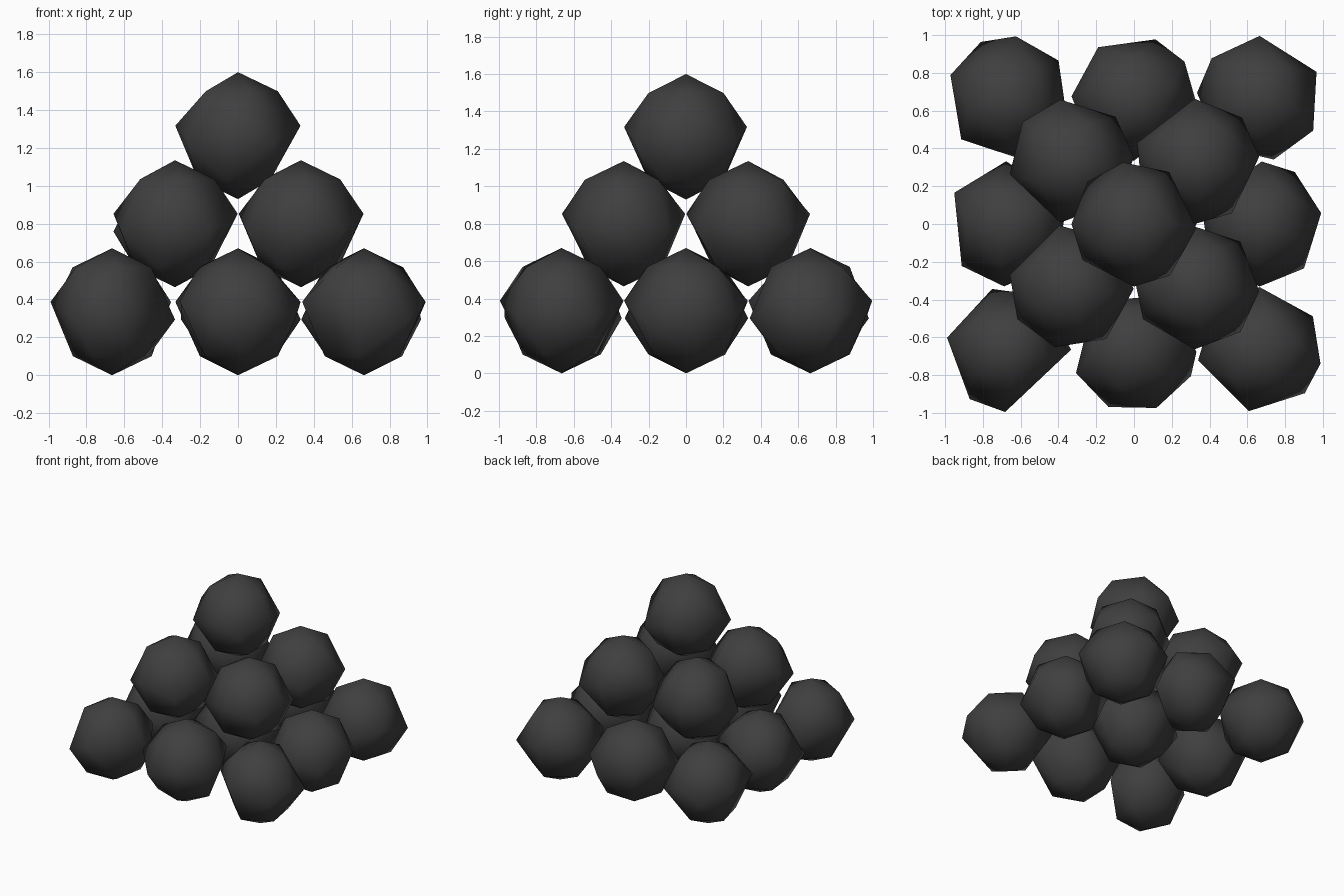
import bpy
import bmesh
from math import radians, sin, cos
from mathutils import Vector

default_cube = bpy.data.objects.get("Cube")
if default_cube:
    bpy.data.objects.remove(default_cube, do_unlink=True)

RADIUS = 0.335
SHOULDER_RADIUS = 0.315
PITCH = 0.665
LAYER_RISE = 0.465

# Dark cast iron
iron = bpy.data.materials.new("dark_iron")
iron.use_nodes = True
iron_color = (0.05, 0.05, 0.05, 1)
iron.diffuse_color = iron_color
shader = iron.node_tree.nodes["Principled BSDF"]
shader.inputs["Base Color"].default_value = iron_color
shader.inputs["Roughness"].default_value = 0.7


def on_ball(azimuth, latitude, radius=RADIUS):
    a, b = radians(azimuth), radians(latitude)
    return radius * Vector((cos(a) * cos(b), sin(a) * cos(b), sin(b)))


def add_ball(name, center, corners):
    """Coarse ball: uneven waist corners, two rings of shoulders, two poles."""
    points = [on_ball(0, 90), on_ball(0, -90)]
    for i, azimuth in enumerate(corners):
        points.append(on_ball(azimuth, -7 if i % 2 else 9))
    for i in range(5):
        turn = corners[0] + 72 * i
        points.append(on_ball(turn + 36, 48, SHOULDER_RADIUS))
        points.append(on_ball(turn, -48, SHOULDER_RADIUS))
    bm = bmesh.new()
    for p in points:
        bm.verts.new(p)
    bmesh.ops.convex_hull(bm, input=bm.verts)
    bmesh.ops.recalc_face_normals(bm, faces=bm.faces)
    for face in bm.faces:
        face.smooth = True
    mesh = bpy.data.meshes.new(name)
    bm.to_mesh(mesh)
    bm.free()
    mesh.materials.append(iron)
    ball = bpy.data.objects.new(name, mesh)
    ball.location = center
    bpy.context.collection.objects.link(ball)


# Waist corner directions in degrees, layer by layer, back row first
layers = {
    "bottom": [
        (158, 116, 83, 37, -20, -77, -139),
        (125, 70, 36, -5, -90, -135, 178),
        (90, 25, -31, -77, -130, 175, 140),
        (150, 92, 20, -40, -94, -138),
        (0, 50, 100, 155, 205, 260, 310),
        (88, 56, 10, -45, -90, -142, 160),
        (169, 105, 60, 0, -93, -128),
        (-2, -25, -69, -114, -158, 130, 60),
        (190, 136, 90, 32, -13, -44, -100),
    ],
    "middle": [
        (100, 45, 4, -37, -100, 192, 141),
        (92, 44, 4, -56, -91, -150, 163),
        (101, 48, -2, -56, -105, -149, 169),
        (97, 46, -4, -46, -92, -149, 173),
    ],
    "top": [(180, 138, 100, 56, -4, -55, -90, -145)],
}

# Stacked square layers, each one ball narrower than the one below
for level, (layer, balls) in enumerate(layers.items()):
    side = 3 - level
    for i, corners in enumerate(balls):
        row, column = divmod(i, side)
        middle = (side - 1) / 2
        center = ((column - middle) * PITCH, (middle - row) * PITCH,
                  RADIUS + level * LAYER_RISE)
        add_ball(f"{layer}_ball_{i + 1}", center, corners)
